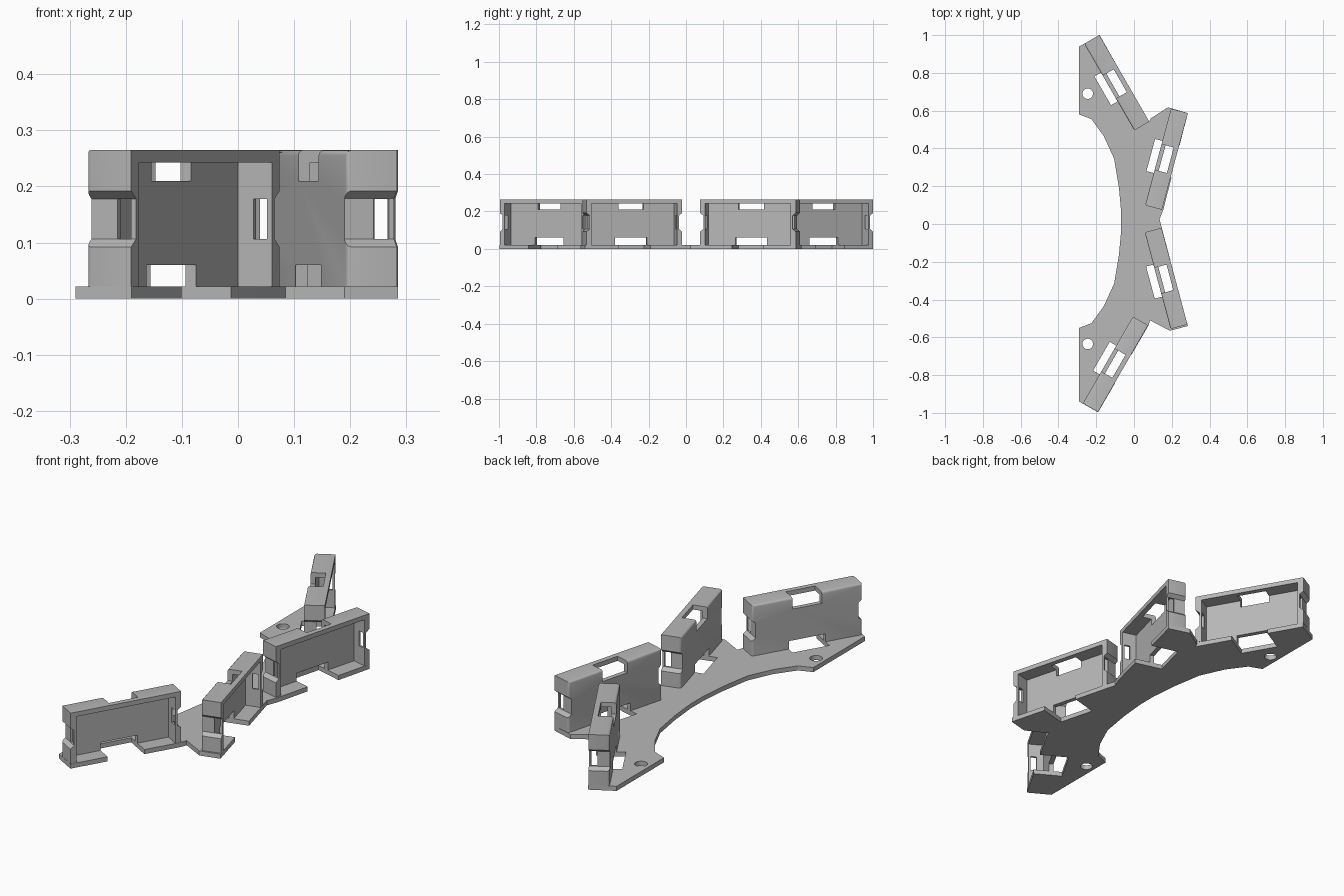
import bpy, bmesh
from math import radians, pi, cos, sin
from mathutils import Matrix, Vector

cube = bpy.data.objects.get("Cube")
if cube:
    bpy.data.objects.remove(cube, do_unlink=True)

grey = bpy.data.materials.new("plain grey")
grey.use_nodes = True
grey.diffuse_color = (0.48, 0.48, 0.48, 1)
grey.node_tree.nodes["Principled BSDF"].inputs["Base Color"].default_value = (0.48, 0.48, 0.48, 1)

FLOOR, TOP = 0.022, 0.265      # plate thickness and overall height
LENGTH, DEPTH = 0.53, 0.092    # holder footprint
WALL, END_WALL = 0.022, 0.028
X0, X1, Y1 = -DEPTH / 2, DEPTH / 2, LENGTH / 2


def prism(name, points, sweep, round_back=False):
    """Flat outline swept along a vector into a solid."""
    bm = bmesh.new()
    face = bm.faces.new([bm.verts.new(p) for p in points])
    swept = bmesh.ops.extrude_face_region(bm, geom=[face])["geom"]
    bmesh.ops.translate(bm, vec=sweep, verts=[v for v in swept if isinstance(v, bmesh.types.BMVert)])
    bmesh.ops.recalc_face_normals(bm, faces=bm.faces)
    if round_back:
        edges = [e for e in bm.edges
                 if all(v.co.x < 0 for v in e.verts) and any(v.co.z > FLOOR + 0.01 for v in e.verts)]
        bmesh.ops.bevel(bm, geom=edges, offset=0.01, segments=3, profile=0.5, affect='EDGES')
    mesh = bpy.data.meshes.new(name)
    bm.to_mesh(mesh)
    bm.free()
    mesh.materials.append(grey)
    obj = bpy.data.objects.new(name, mesh)
    bpy.context.collection.objects.link(obj)
    return obj


def block(name, x, y, z, **options):
    corners = [(x[0], y[0], z[0]), (x[1], y[0], z[0]), (x[1], y[1], z[0]), (x[0], y[1], z[0])]
    return prism(name, corners, (0, 0, z[1] - z[0]), **options)


def activate(obj):
    bpy.ops.object.select_all(action='DESELECT')
    obj.select_set(True)
    bpy.context.view_layer.objects.active = obj


def carve(target, cutter):
    """Subtract the cutter, then discard it."""
    cutter.hide_render = True
    mod = target.modifiers.new("cut", 'BOOLEAN')
    mod.operation, mod.solver, mod.object = 'DIFFERENCE', 'EXACT', cutter
    activate(target)
    bpy.ops.object.modifier_apply(modifier=mod.name)
    bpy.data.objects.remove(cutter, do_unlink=True)


def floor_slot():
    return block("slot_cutter", (-0.086, 0.1), (-0.088, 0.088), (-0.05, 0.06))


def make_holder(name):
    """Tray standing on its long side, open towards local +x."""
    holder = block(name, (X0, X1), (-Y1, Y1), (FLOOR, TOP), round_back=True)
    inner = Y1 - END_WALL
    carve(holder, block("pocket", (X0 + WALL, 0.1), (-inner, inner), (-0.05, TOP - WALL)))
    carve(holder, block("top_notch", (-0.1, 0.021), (-0.07, 0.07), (0.21, 0.3)))
    carve(holder, floor_slot())
    for side in (-1, 1):
        # sloped grip recess across the end, with a narrow opening into the pocket
        deep, out = side * (Y1 - 0.018), side * (Y1 + 0.02)
        profile = [(out, 0.076), (deep, 0.106), (deep, 0.178), (out, 0.208)]
        carve(holder, prism("recess", [(-0.1, y, z) for y, z in profile], (0.2, 0, 0)))
        carve(holder, block("end_slot", (0.008, 0.036), sorted((side * (inner - 0.02), out)), (0.106, 0.178)))
    activate(holder)
    bpy.ops.object.shade_smooth_by_angle(angle=radians(35))
    return holder


# Base plate: curved inner edge, zigzag outer edge following the holders
inner_edge = [(-0.29, 0.565), (-0.225, 0.54), (-0.16, 0.45), (-0.105, 0.33), (-0.08, 0.18), (-0.068, 0.05)]
MID = 0.015
outline = inner_edge + [(x, -y) for x, y in reversed(inner_edge)]
outline = [(x, y + MID) for x, y in outline]
outline += [(-0.29, -0.94), (-0.19, -0.997), (0.075, -0.54), (0.085, -0.51), (0.19, -0.565), (0.285, -0.54),
            (0.147, -0.02), (0.135, 0.025), (0.155, 0.075), (0.285, 0.587), (0.18, 0.618),
            (0.09, 0.56), (0.08, 0.54), (-0.182, 1.0), (-0.29, 0.94)]
plate = prism("base_plate", [(x, y, 0) for x, y in outline], (0, 0, FLOOR))

# Screw holes
for y in (0.69, -0.635):
    ring = [(-0.245 + 0.028 * cos(a * pi / 16), y + 0.028 * sin(a * pi / 16), -0.05) for a in range(32)]
    carve(plate, prism("screw_hole", ring, (0, 0, 0.2)))

# Four holders fanned along the plate, each with its slot through the plate
placements = {
    "back_outer_holder": (-0.091, 0.748, 30),
    "back_inner_holder": (0.172, 0.343, -15),
    "front_inner_holder": (0.17, -0.288, 15),
    "front_outer_holder": (-0.098, -0.743, -30),
}
for name, (x, y, angle) in placements.items():
    place = Matrix.Translation((x, y, 0)) @ Matrix.Rotation(radians(angle), 4, 'Z')
    slot = floor_slot()
    slot.data.transform(place)
    carve(plate, slot)
    make_holder(name).matrix_world = place

activate(plate)
bpy.ops.object.shade_smooth_by_angle(angle=radians(30))
